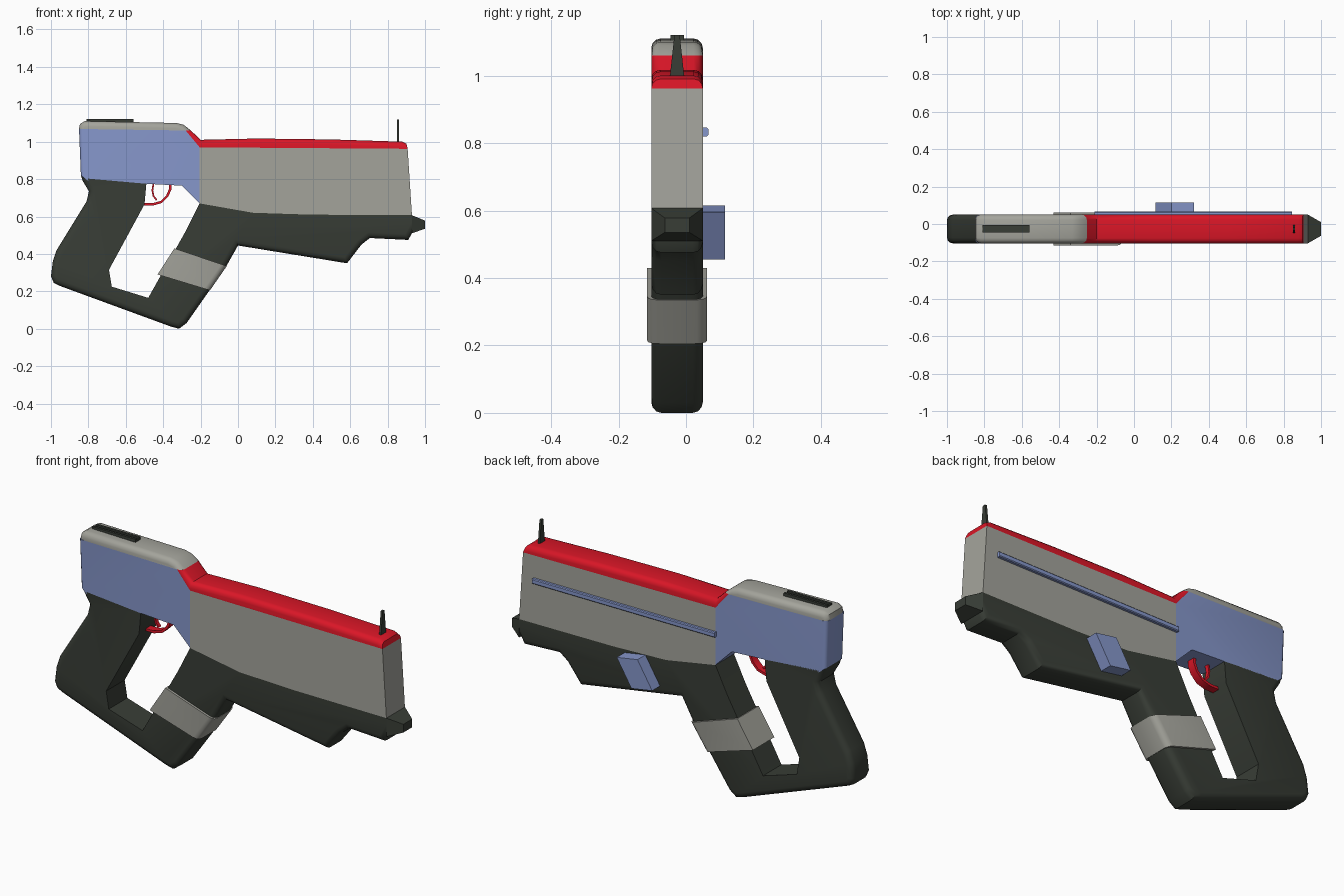
import bpy, bmesh
from math import radians
from mathutils import Vector

if "Cube" in bpy.data.objects:
    bpy.data.objects.remove(bpy.data.objects["Cube"])

Y0, Y1 = -0.103, 0.05          # thickness of the main shell
YC = (Y0 + Y1) / 2


def material(name, rgb):
    m = bpy.data.materials.new(name)
    m.diffuse_color = (*rgb, 1)
    m.use_nodes = True
    m.node_tree.nodes["Principled BSDF"].inputs["Base Color"].default_value = m.diffuse_color
    return m


DARK = material("dark", (0.04, 0.047, 0.037))
GREY = material("warm_grey", (0.37, 0.37, 0.33))
BLUE = material("blue", (0.24, 0.31, 0.6))
RED = material("red", (0.7, 0.008, 0.02))


def finish(name, bm, mat):
    bmesh.ops.recalc_face_normals(bm, faces=bm.faces)
    me = bpy.data.meshes.new(name)
    bm.to_mesh(me)
    bm.free()
    me.materials.append(mat)
    ob = bpy.data.objects.new(name, me)
    bpy.context.collection.objects.link(ob)
    return ob


def prism(name, pts, mat, y0=Y0, y1=Y1, rim=(), width=0.03, segments=3):
    """Side profile (x, z) extruded along y; rim = profile segments to round off."""
    bm = bmesh.new()
    a = [bm.verts.new((x, y0, z)) for x, z in pts]
    b = [bm.verts.new((x, y1, z)) for x, z in pts]
    n = len(pts)
    bm.faces.new(a)
    bm.faces.new(b[::-1])
    for i in range(n):
        j = (i + 1) % n
        bm.faces.new((a[i], b[i], b[j], a[j]))
    bmesh.ops.recalc_face_normals(bm, faces=bm.faces)
    edges = [bm.edges.get((s[i], s[(i + 1) % n])) for i in rim for s in (a, b)]
    if edges:
        bmesh.ops.bevel(bm, geom=edges, offset=width, offset_type='OFFSET',
                        segments=segments, profile=0.5, affect='EDGES',
                        clamp_overlap=False)
    return finish(name, bm, mat)


def ribbon(name, path, thick, y_half, mat):
    """Bent strip following a path in the side plane."""
    p = [Vector(q) for q in path]
    left, right = [], []
    for i, q in enumerate(p):
        t = (p[min(i + 1, len(p) - 1)] - p[max(i - 1, 0)]).normalized()
        off = Vector((-t.y, t.x)) * thick / 2
        left.append(q + off)
        right.append(q - off)
    return prism(name, left + right[::-1], mat, YC - y_half, YC + y_half)


# Dark lower frame: grip, bottom bar, front strut and fore-end
prism("lower_frame", [
    (-0.84, 0.82), (-0.83, 0.79), (-0.797, 0.735), (-0.81, 0.68),
    (-0.97, 0.42), (-0.99, 0.36), (-1.0, 0.28), (-0.985, 0.245),
    (-0.955, 0.23), (-0.36, 0.012), (-0.315, 0.0), (-0.275, 0.03),
    (-0.065, 0.33), (0.0, 0.445), (0.583, 0.35), (0.66, 0.45),
    (0.705, 0.485), (0.91, 0.475), (0.93, 0.51), (0.93, 0.607),
    (0.385, 0.61), (0.08, 0.62), (-0.205, 0.67), (-0.275, 0.53),
    (-0.48, 0.165), (-0.675, 0.225), (-0.69, 0.315), (-0.50, 0.665),
    (-0.49, 0.775), (-0.80, 0.79)], DARK, rim=range(18))

# Tapered muzzle
bm = bmesh.new()
loops = []
for x, ya, yb, z0, z1 in ((0.93, Y0, Y1, 0.51, 0.607), (1.0, -0.063, 0.01, 0.535, 0.578)):
    loops.append([bm.verts.new((x, y, z)) for y, z in
                  ((ya, z0), (yb, z0), (yb, z1), (ya, z1))])
for i in range(4):
    j = (i + 1) % 4
    bm.faces.new((loops[0][i], loops[0][j], loops[1][j], loops[1][i]))
for loop in loops:
    bm.faces.new(loop)
finish("muzzle", bm, DARK)

# Upper shell: blue rear body, grey side panel, grey cap, red top strip
prism("rear_body", [
    (-0.85, 1.068), (-0.84, 0.82), (-0.80, 0.79), (-0.49, 0.775),
    (-0.30, 0.765), (-0.205, 0.67), (-0.205, 0.97), (-0.28, 1.06)],
    BLUE, rim=[0], width=0.02)
prism("fore_body", [
    (-0.205, 0.97), (0.907, 0.962), (0.93, 0.607), (0.385, 0.61),
    (0.08, 0.62), (-0.205, 0.67)], GREY)
prism("rear_cap", [
    (-0.85, 1.068), (-0.845, 1.095), (-0.82, 1.11), (-0.33, 1.1),
    (-0.29, 1.09), (-0.252, 1.06), (-0.28, 1.06)], GREY, rim=range(5), width=0.028)
prism("top_strip", [
    (-0.28, 1.06), (-0.252, 1.06), (-0.2, 1.01), (0.1, 1.017), (0.5, 1.012),
    (0.88, 1.0), (0.9, 0.99), (0.907, 0.962), (-0.205, 0.97)],
    RED, rim=range(1, 6), width=0.027)

# Strap around the front strut
prism("strut_sleeve", [(-0.34, 0.43), (-0.06, 0.335), (-0.15, 0.205), (-0.43, 0.29)],
      GREY, -0.115, 0.062, rim=[1], width=0.03)

# Trigger and guard
ribbon("trigger_guard", [(-0.505, 0.665), (-0.455, 0.665), (-0.41, 0.678),
                         (-0.378, 0.71), (-0.363, 0.745), (-0.362, 0.775)], 0.013, 0.02, RED)
ribbon("trigger", [(-0.452, 0.775), (-0.458, 0.74), (-0.452, 0.71), (-0.435, 0.688)],
       0.009, 0.01, RED)

# Back-side rail and clip
prism("side_rail", [(-0.21, 0.82), (0.845, 0.82), (0.845, 0.846), (-0.21, 0.846)],
      BLUE, 0.04, 0.066, rim=[0, 2], width=0.004, segments=1)
prism("side_clip", [(0.2, 0.615), (0.32, 0.595), (0.235, 0.455), (0.115, 0.475)],
      BLUE, 0.045, 0.115)

# Sights: tapered front blade, notched rear rails
bm = bmesh.new()
blade = [bm.verts.new((0.849, YC + y, z)) for y, z in
         ((-0.022, 0.99), (0.022, 0.99), (0.008, 1.12), (-0.008, 1.12))]
face = bm.faces.new(blade)
ext = bmesh.ops.extrude_face_region(bm, geom=[face])
bmesh.ops.translate(bm, vec=(0.011, 0, 0),
                    verts=[v for v in ext["geom"] if isinstance(v, bmesh.types.BMVert)])
finish("front_sight", bm, DARK)

slab = lambda z0, z1: [(-0.81, z0), (-0.56, z0), (-0.56, z1), (-0.81, z1)]
prism("rear_sight_base", slab(1.09, 1.113), DARK, YC - 0.02, YC + 0.02)
for side, s in (("left", 1), ("right", -1)):
    ys = sorted((YC + s * 0.008, YC + s * 0.02))
    prism("rear_sight_rail_" + side, slab(1.1, 1.121), DARK, *ys)

# Smooth the rounded rims, keep hard edges
for ob in bpy.data.objects:
    ob.select_set(True)
    bpy.context.view_layer.objects.active = ob
bpy.ops.object.shade_smooth_by_angle(angle=radians(35))
